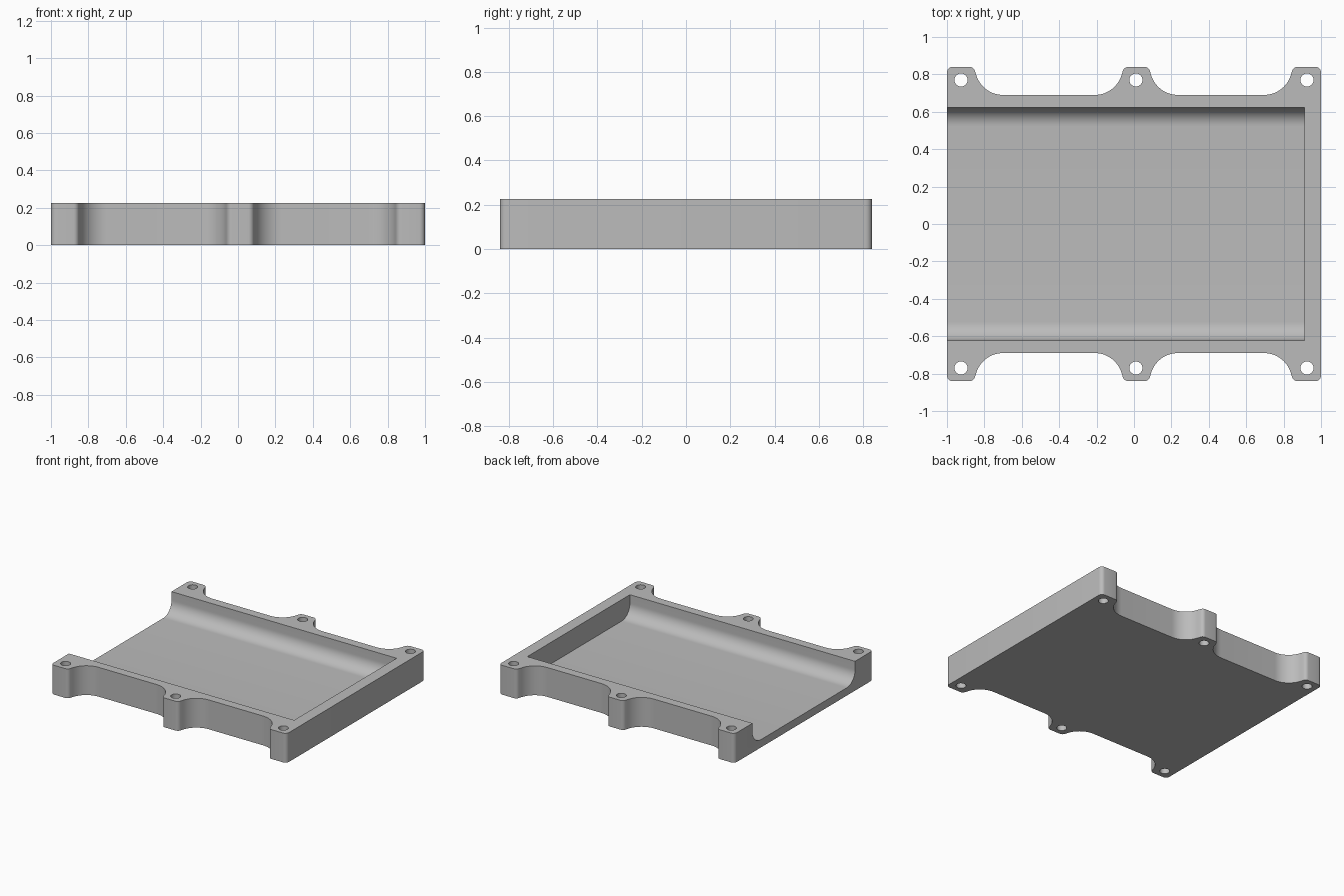
import bpy, bmesh, math
from mathutils import Vector

cube = bpy.data.objects.get("Cube")
if cube:
    bpy.data.objects.remove(cube, do_unlink=True)

HEIGHT, FLOOR = 0.225, 0.06
LUG_Y = 0.84
FLANK = math.radians(17)

grey = bpy.data.materials.new("plain grey")
grey.use_nodes = True
colour = (0.5, 0.5, 0.5, 1)
grey.diffuse_color = colour
grey.node_tree.nodes["Principled BSDF"].inputs["Base Color"].default_value = colour


def arc(cx, cy, r, start, end, steps):
    angles = [start + (end - start) * i / steps for i in range(steps + 1)]
    return [(cx + r * math.cos(a), cy + r * math.sin(a)) for a in angles]


def valley(x0, x1, scoop=0.15, corner=0.03):
    """Scooped gap between two lugs, flat from x0 to x1."""
    cx = x0 - (scoop + corner - corner * math.sin(FLANK)) / math.cos(FLANK)
    half = arc(cx, LUG_Y - corner, corner, math.pi / 2, FLANK, 6)
    half += arc(x0, LUG_Y, scoop, math.pi + FLANK, 1.5 * math.pi, 16)
    return half + [(x0 + x1 - x, y) for x, y in reversed(half)]


def prism(name, points, direction):
    """Solid made by sweeping a closed outline along a direction."""
    bm = bmesh.new()
    face = bm.faces.new([bm.verts.new(p) for p in points])
    swept = bmesh.ops.extrude_face_region(bm, geom=[face])["geom"]
    moved = [v for v in swept if isinstance(v, bmesh.types.BMVert)]
    bmesh.ops.translate(bm, verts=moved, vec=Vector(direction))
    bmesh.ops.recalc_face_normals(bm, faces=bm.faces)
    mesh = bpy.data.meshes.new(name)
    bm.to_mesh(mesh)
    bm.free()
    mesh.materials.append(grey)
    obj = bpy.data.objects.new(name, mesh)
    bpy.context.collection.objects.link(obj)
    return obj


# Body with six mounting lugs
r = 0.03
edge = arc(-1 + r, LUG_Y - r, r, math.pi, math.pi / 2, 6)
edge += valley(-0.70, -0.21) + valley(0.235, 0.695)
edge += arc(1 - r, LUG_Y - r, r, math.pi / 2, 0, 6)
outline = edge + [(x, -y) for x, y in reversed(edge)]
body = prism("mounting_tray", [(x, y, 0) for x, y in outline], (0, 0, HEIGHT))

# Cavity with rounded lower sides, open at one end
side, fillet = 0.622, 0.10
section = [(side, HEIGHT + 0.1)]
section += arc(side - fillet, FLOOR + fillet, fillet, 0, -math.pi / 2, 14)
section += [(-y, z) for y, z in reversed(section)]
cutters = [prism("cavity_cutter", [(-1.1, y, z) for y, z in section], (2.012, 0, 0))]

# Screw holes through the lugs
for x in (-0.925, 0.01, 0.925):
    for y in (-0.77, 0.77):
        ring = arc(x, y, 0.035, 0, 2 * math.pi, 32)[:-1]
        cutters.append(prism("hole_cutter", [(px, py, -0.1) for px, py in ring],
                             (0, 0, HEIGHT + 0.2)))

bpy.ops.object.select_all(action="DESELECT")
bpy.context.view_layer.objects.active = body
body.select_set(True)
for cutter in cutters:
    cutter.hide_render = True
    cut = body.modifiers.new("cut", "BOOLEAN")
    cut.operation = "DIFFERENCE"
    cut.solver = "EXACT"
    cut.object = cutter
    bpy.ops.object.modifier_apply(modifier=cut.name)
    bpy.data.objects.remove(cutter, do_unlink=True)

bpy.ops.object.shade_smooth_by_angle(angle=math.radians(30))
